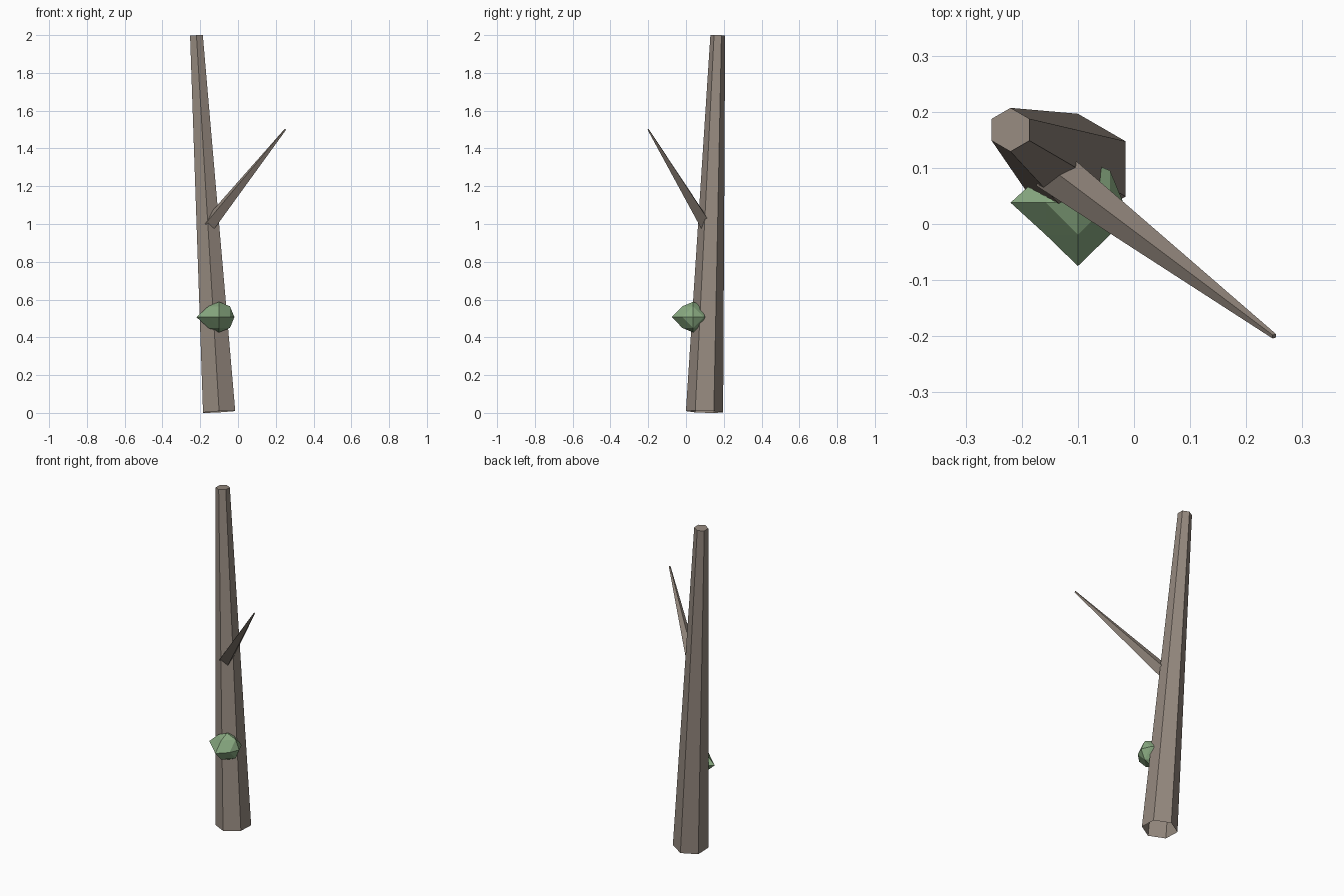
import bpy, bmesh, math
from mathutils import Vector

if "Cube" in bpy.data.objects:
    bpy.data.objects.remove(bpy.data.objects["Cube"])


def material(name, rgb):
    m = bpy.data.materials.new(name)
    m.diffuse_color = (*rgb, 1)
    m.use_nodes = True
    m.node_tree.nodes["Principled BSDF"].inputs["Base Color"].default_value = m.diffuse_color
    return m


def finish(name, bm, mat):
    bmesh.ops.recalc_face_normals(bm, faces=bm.faces)
    me = bpy.data.meshes.new(name)
    bm.to_mesh(me)
    bm.free()
    me.materials.append(mat)
    ob = bpy.data.objects.new(name, me)
    bpy.context.collection.objects.link(ob)
    return ob


def limb(name, start, end, r1, r2, sides, phase, mat):
    """Tapered tube, open at the hidden base and closed at the tip."""
    a, b = Vector(start), Vector(end)
    rot = Vector((0, 0, 1)).rotation_difference(b - a)
    bm = bmesh.new()
    rings = []
    for p, r in ((a, r1), (b, r2)):
        ring = []
        for i in range(sides):
            t = phase + math.tau * i / sides
            ring.append(bm.verts.new(p + rot @ Vector((r * math.cos(t), r * math.sin(t), 0))))
        rings.append(ring)
    low, top = rings
    for i in range(sides):
        j = (i + 1) % sides
        bm.faces.new((low[i], low[j], top[j], top[i]))
    bm.faces.new(top)
    return finish(name, bm, mat)


bark = material("bark", (0.30, 0.25, 0.21))
green = material("leaf_green", (0.25, 0.40, 0.22))

# Leaning six-sided trunk
limb("trunk", (-0.10, 0.098, 0.006), (-0.22, 0.168, 1.998),
     0.0985, 0.039, 6, math.pi / 2, bark)

# Four-sided side branch, one ridge facing up
limb("branch", (-0.15, 0.10, 1.0), (0.25, -0.20, 1.5),
     0.04, 0.005, 4, math.atan2(-0.3, 0.4), bark)

# Leaf tuft: subdivided octahedron with two spikes pulled outwards
bm = bmesh.new()
for axis in range(3):
    for sign in (-1, 1):
        v = Vector((0, 0, 0))
        v[axis] = sign
        bm.verts.new(v)
bmesh.ops.convex_hull(bm, input=bm.verts[:])
bmesh.ops.subdivide_edges(bm, edges=bm.edges[:], cuts=1, use_grid_fill=True)
for v in bm.verts:
    d = v.co.normalized()
    r = 0.081
    if d.x < -0.9:
        r = 0.12
    elif d.y < -0.9:
        r = 0.113
    v.co = d * r + Vector((-0.10, 0.038, 0.507))
finish("leaf_tuft", bm, green)
